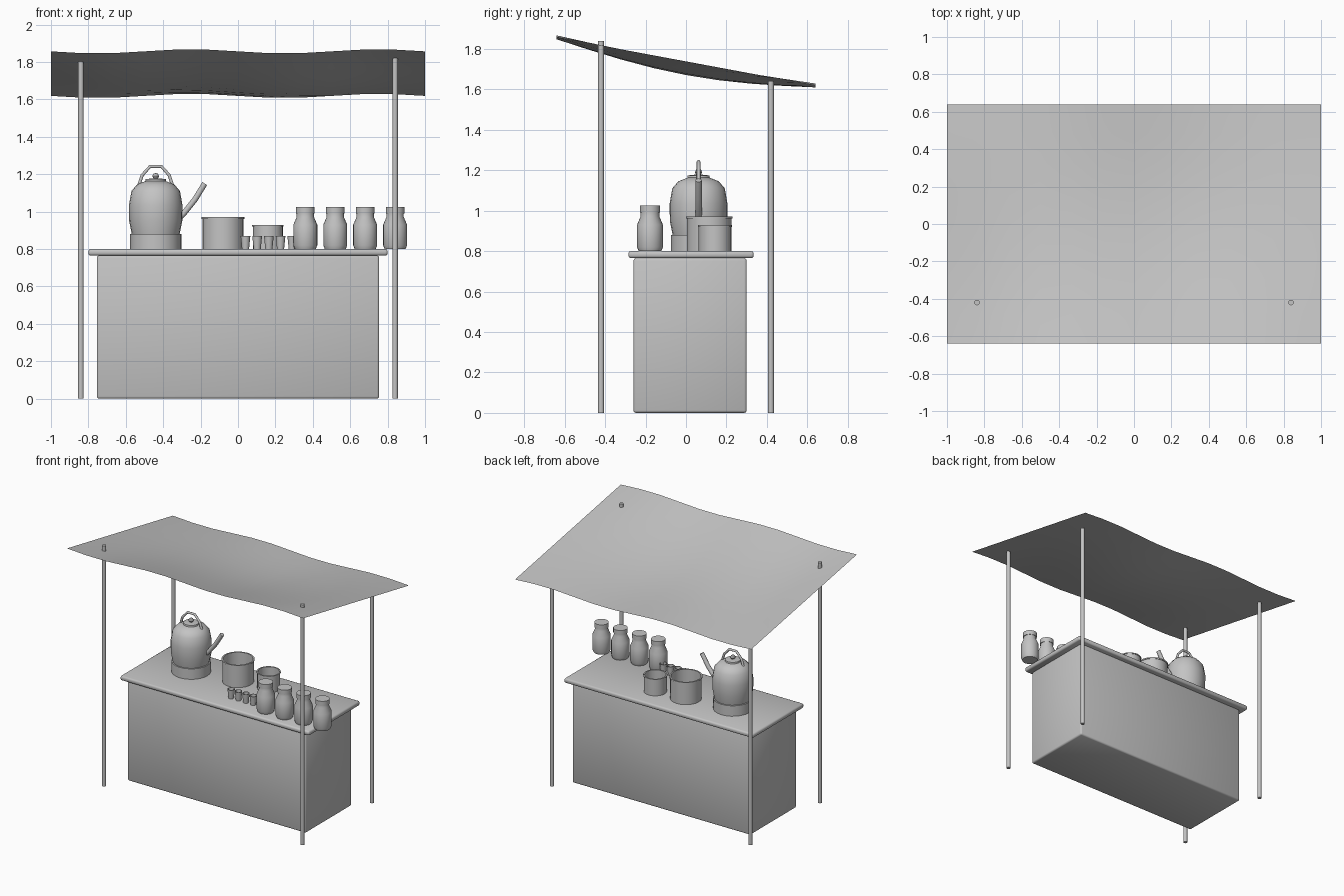
import bpy, bmesh, math
from mathutils import Vector

if "Cube" in bpy.data.objects:
    bpy.data.objects.remove(bpy.data.objects["Cube"], do_unlink=True)

GREY = (0.55, 0.55, 0.55, 1)
grey = bpy.data.materials.new("plain_grey")
grey.use_nodes = True
grey.diffuse_color = GREY
grey.node_tree.nodes["Principled BSDF"].inputs["Base Color"].default_value = GREY


def finish(name, bm, loc=(0, 0, 0), angle=40):
    """Turn a bmesh into a named, smooth-shaded object."""
    mesh = bpy.data.meshes.new(name)
    bm.to_mesh(mesh)
    bm.free()
    obj = bpy.data.objects.new(name, mesh)
    obj.location = loc
    mesh.materials.append(grey)
    bpy.context.collection.objects.link(obj)
    bpy.ops.object.select_all(action='DESELECT')
    obj.select_set(True)
    bpy.context.view_layer.objects.active = obj
    if angle:
        bpy.ops.object.shade_smooth_by_angle(angle=math.radians(angle))
    else:
        bpy.ops.object.shade_smooth()
    return obj


def lathe(name, profile, loc, sides=24):
    """Spin (radius, height) points about z; radius 0 closes the end."""
    bm = bmesh.new()
    verts = [bm.verts.new((r, 0, z)) for r, z in profile]
    edges = [bm.edges.new(pair) for pair in zip(verts, verts[1:])]
    bmesh.ops.spin(bm, geom=verts + edges, cent=(0, 0, 0), axis=(0, 0, 1),
                   angle=math.tau, steps=sides, use_merge=True)
    bmesh.ops.remove_doubles(bm, verts=bm.verts, dist=0.0001)
    bmesh.ops.recalc_face_normals(bm, faces=bm.faces)
    return finish(name, bm, loc)


def box(name, size, loc, bevel):
    """Softened box with fully smooth shading."""
    bm = bmesh.new()
    bmesh.ops.create_cube(bm, size=1)
    bmesh.ops.scale(bm, vec=size, verts=bm.verts)
    bmesh.ops.bevel(bm, geom=bm.edges[:], offset=bevel, segments=2,
                    profile=0.5, affect='EDGES')
    return finish(name, bm, loc, angle=0)


def tube(name, points, radius, loc, sides=10):
    """Sweep a ring along a path lying in the xz plane."""
    bm = bmesh.new()
    pts = [Vector((x, 0, z)) for x, z in points]
    rings = []
    for i, p in enumerate(pts):
        along = (pts[min(i + 1, len(pts) - 1)] - pts[max(i - 1, 0)]).normalized()
        side = Vector((0, 1, 0))
        up = along.cross(side)
        rings.append([bm.verts.new(p + radius * (math.cos(a) * side + math.sin(a) * up))
                      for a in (math.tau * k / sides for k in range(sides))])
    for a, b in zip(rings, rings[1:]):
        for k in range(sides):
            n = (k + 1) % sides
            bm.faces.new((a[k], a[n], b[n], b[k]))
    bm.faces.new(rings[0])
    bm.faces.new(rings[-1])
    bmesh.ops.recalc_face_normals(bm, faces=bm.faces)
    return finish(name, bm, loc, angle=50)


def vessel(name, loc, bottom, top, height, wall, lip=0):
    """Open pot or cup with a thin wall and optional rolled lip."""
    outer = [(0, 0), (bottom, 0), (top, height - 2 * lip)]
    if lip:
        outer += [(top + lip, height - 2 * lip), (top + lip, height)]
    else:
        outer += [(top, height)]
    inner = [(top - wall, height), (bottom - wall, wall), (0, wall)]
    return lathe(name, outer + inner, loc)


# Counter with overhanging top
box("counter_base", (1.51, 0.56, 0.765), (0, 0.02, 0.3825), 0.012)
box("counter_top", (1.6, 0.62, 0.035), (0, 0.025, 0.7825), 0.012)
TOP = 0.8

# Canopy posts
for y, height, row in ((-0.42, 1.84, "front"), (0.42, 1.64, "back")):
    for x, side in ((-0.84, "right"), (0.84, "left")):
        lathe(f"{row}_{side}_post", [(0, 0), (0.015, 0), (0.015, height), (0, height)],
              (x, y, 0), sides=12)

# Sloping cloth canopy with gentle waves and a sag in the middle
bm = bmesh.new()
bmesh.ops.create_grid(bm, x_segments=12, y_segments=8, size=1)
for v in bm.verts:
    x, y = v.co.x, v.co.y
    sag = 0.06 * math.cos(x * math.pi / 2) * math.cos(y * math.pi / 2)
    wave = 0.011 * math.sin(math.tau * x)
    v.co = (x, y * 0.64, 1.738 - 0.119 * y - sag - wave)
finish("canopy", bm, angle=0)

# Stove ring and kettle
K = (-0.44, 0.062, TOP)
lathe("stove_ring", [(0, 0), (0.137, 0), (0.137, 0.08), (0, 0.08)], K)
lathe("kettle_body", [(0, 0.08), (0.128, 0.08), (0.142, 0.15), (0.143, 0.235),
                      (0.13, 0.31), (0.1, 0.345), (0.055, 0.363), (0, 0.363)], K)
lathe("kettle_lid", [(0, 0.36), (0.056, 0.36), (0.054, 0.374), (0, 0.38)], K)
lathe("kettle_knob", [(0, 0.375), (0.012, 0.378), (0.018, 0.39), (0.012, 0.403), (0, 0.407)],
      K, sides=12)
tube("kettle_handle", [(-0.095, 0.325), (-0.072, 0.395), (-0.03, 0.442),
                       (0.03, 0.442), (0.072, 0.395), (0.095, 0.325)], 0.009, K)
tube("kettle_spout", [(0.115, 0.155), (0.15, 0.19), (0.21, 0.265), (0.262, 0.35)], 0.016, K)

# Cooking pots
vessel("large_pot", (-0.08, 0.115, TOP), 0.11, 0.11, 0.172, 0.006, lip=0.005)
vessel("small_pot", (0.16, 0.143, TOP), 0.08, 0.08, 0.128, 0.006, lip=0.004)

# Row of drinking cups
for i in range(5):
    vessel(f"cup_{i + 1}", (0.04 + 0.0625 * i, -0.14, TOP), 0.019, 0.026, 0.07, 0.004)

# Row of lidded jars
for i in range(4):
    at = (0.36 + 0.16 * i, -0.178, TOP)
    lathe(f"jar_{i + 1}", [(0, 0), (0.056, 0), (0.064, 0.02), (0.064, 0.13),
                           (0.046, 0.172), (0.046, 0.195), (0, 0.195)], at)
    lathe(f"jar_lid_{i + 1}", [(0, 0.19), (0.05, 0.19), (0.05, 0.225), (0, 0.225)], at)
